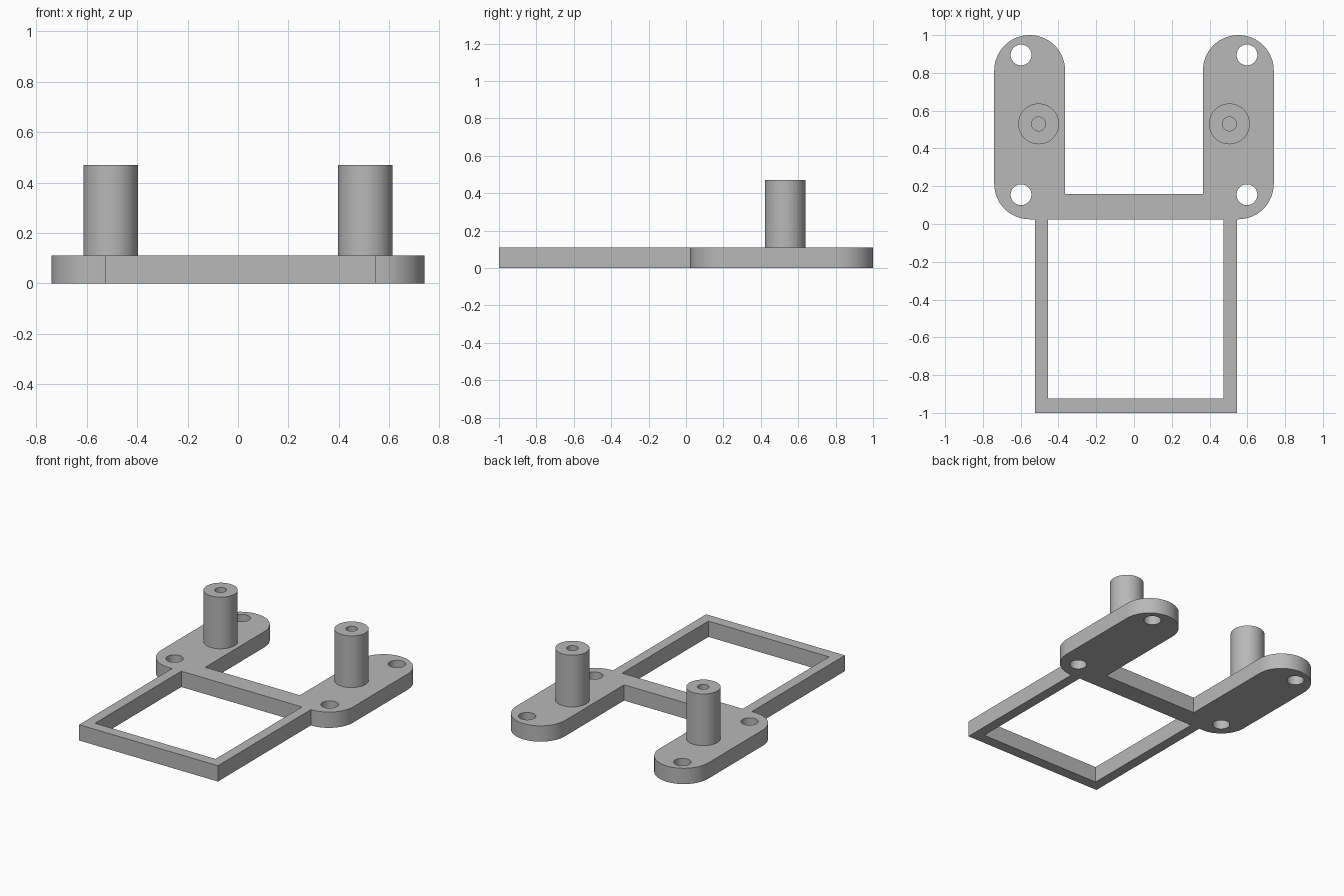
import bpy, bmesh
from math import cos, sin, radians, pi
from mathutils import Vector

cube = bpy.data.objects.get("Cube")
if cube:
    bpy.data.objects.remove(cube, do_unlink=True)

THICK = 0.11      # plate thickness
POST_TOP = 0.47
R = 0.1875        # rounded ends of the arms
ARM_X, ARM_LOW, ARM_HIGH = 0.5525, 0.2125, 0.8125

grey = bpy.data.materials.new("plain grey")
grey.use_nodes = True
colour = (0.48, 0.48, 0.48, 1)
grey.diffuse_color = colour
grey.node_tree.nodes["Principled BSDF"].inputs["Base Color"].default_value = colour


def arc(cx, cy, r, start, end, steps):
    angles = [radians(start + (end - start) * i / steps) for i in range(steps + 1)]
    return [(cx + r * cos(a), cy + r * sin(a)) for a in angles]


def finish(name, bm):
    bmesh.ops.remove_doubles(bm, verts=bm.verts, dist=0.0001)
    bmesh.ops.recalc_face_normals(bm, faces=bm.faces)
    mesh = bpy.data.meshes.new(name)
    bm.to_mesh(mesh)
    bm.free()
    mesh.materials.append(grey)
    obj = bpy.data.objects.new(name, mesh)
    bpy.context.collection.objects.link(obj)
    bpy.ops.object.select_all(action="DESELECT")
    obj.select_set(True)
    bpy.context.view_layer.objects.active = obj
    bpy.ops.object.shade_smooth_by_angle(angle=radians(30))
    return obj


def extruded_plate(name, loops, height):
    """Fill the first loop, leave the others open, and give it thickness."""
    curve = bpy.data.curves.new(name + "_profile", "CURVE")
    curve.dimensions = "2D"
    curve.fill_mode = "BOTH"
    curve.extrude = height / 2
    for points in loops:
        spline = curve.splines.new("POLY")
        spline.points.add(len(points) - 1)
        for p, (x, y) in zip(spline.points, points):
            p.co = (x, y, 0, 1)
        spline.use_cyclic_u = True
    temp = bpy.data.objects.new(name + "_profile", curve)
    bpy.context.collection.objects.link(temp)
    bpy.context.view_layer.update()
    mesh = bpy.data.meshes.new_from_object(temp)
    bm = bmesh.new()
    bm.from_mesh(mesh)
    bmesh.ops.translate(bm, verts=bm.verts, vec=(0, 0, height / 2))
    bpy.data.objects.remove(temp, do_unlink=True)
    bpy.data.meshes.remove(mesh)
    return finish(name, bm)


# Flat bracket: open frame, cross bar and two rounded arms in one outline
outline = [(-0.525, -1), (0.545, -1), (0.545, 0.025)]
outline += arc(ARM_X, ARM_LOW, R, -90, 0, 16)
outline += arc(ARM_X, ARM_HIGH, R, 0, 180, 32)
outline += [(ARM_X - R, 0.16), (R - ARM_X, 0.16)]
outline += arc(-ARM_X, ARM_HIGH, R, 0, 180, 32)
outline += arc(-ARM_X, ARM_LOW, R, 180, 270, 16)
outline += [(-0.525, 0.025)]
window = [(-0.455, -0.925), (0.475, -0.925), (0.475, 0.025), (-0.455, 0.025)]
screw_holes = [arc(x, y, 0.055, 0, 352.5, 47)
               for x in (-0.598, 0.598) for y in (0.155, 0.895)]
extruded_plate("bracket_plate", [outline, window] + screw_holes, THICK)

# Upright posts with a blind hole from the top
for name, x in (("right_post", -0.505), ("left_post", 0.505)):
    bm = bmesh.new()
    profile = [(0, THICK), (0.037, THICK), (0.037, POST_TOP),
               (0.108, POST_TOP), (0.108, THICK - 0.01)]
    verts = [bm.verts.new((r, 0, z)) for r, z in profile]
    edges = [bm.edges.new(pair) for pair in zip(verts, verts[1:])]
    bmesh.ops.spin(bm, geom=verts + edges, cent=(0, 0, 0), axis=(0, 0, 1),
                   angle=2 * pi, steps=48)
    bmesh.ops.translate(bm, verts=bm.verts, vec=Vector((x, 0.53, 0)))
    post = finish(name, bm)
    # Open surface: make sure the top rim faces up
    rim = max(post.data.polygons, key=lambda f: f.center.z)
    if rim.normal.z < 0:
        post.data.flip_normals()
